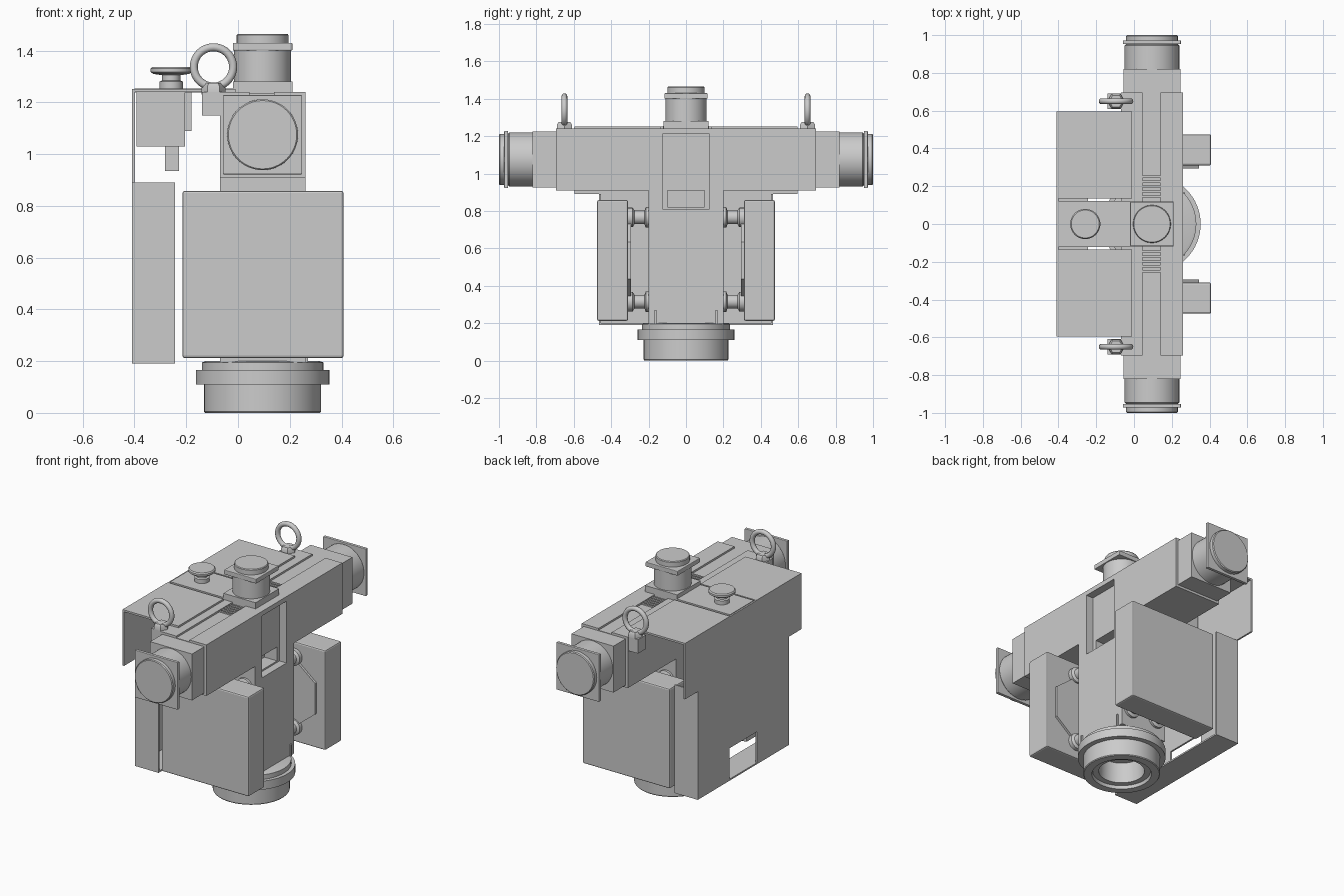
import bpy, bmesh, math
from mathutils import Matrix, Vector

old = bpy.data.objects.get("Cube")
if old:
    bpy.data.objects.remove(old, do_unlink=True)

grey = bpy.data.materials.new("plain_grey")
grey.use_nodes = True
grey.diffuse_color = (0.6, 0.6, 0.6, 1)
grey.node_tree.nodes["Principled BSDF"].inputs["Base Color"].default_value = (0.6, 0.6, 0.6, 1)

CX = 0.095   # x of the body axis
ARM_Z = 1.075  # height of the cross arm axis


def finish(name, bm, smooth=False):
    bmesh.ops.recalc_face_normals(bm, faces=bm.faces)
    mesh = bpy.data.meshes.new(name)
    bm.to_mesh(mesh)
    bm.free()
    mesh.materials.append(grey)
    obj = bpy.data.objects.new(name, mesh)
    bpy.context.collection.objects.link(obj)
    if smooth:
        bpy.ops.object.select_all(action='DESELECT')
        obj.select_set(True)
        bpy.context.view_layer.objects.active = obj
        bpy.ops.object.shade_smooth_by_angle(angle=math.radians(35))
    return obj


def box(name, x, y, z, bevel=0):
    """Box from (min, max) ranges, optionally with chamfered edges."""
    bm = bmesh.new()
    bmesh.ops.create_cube(bm, size=1)
    for v in bm.verts:
        v.co = Vector([(r[0] + r[1]) / 2 + c * abs(r[1] - r[0]) for r, c in zip((x, y, z), v.co)])
    if bevel:
        bmesh.ops.bevel(bm, geom=bm.edges[:], offset=bevel, segments=2, affect='EDGES', profile=0.5)
    return finish(name, bm)


def lathe(name, profile, origin, axis='Z', steps=48):
    """Spin (radius, height) points round the given axis."""
    bm = bmesh.new()
    pts = [bm.verts.new((r, 0, h)) for r, h in profile]
    edges = [bm.edges.new(p) for p in zip(pts, pts[1:])]
    bmesh.ops.spin(bm, geom=pts + edges, axis=(0, 0, 1), cent=(0, 0, 0),
                   angle=2 * math.pi, steps=steps, use_merge=True)
    bmesh.ops.remove_doubles(bm, verts=bm.verts, dist=0.0002)
    turn = {'Z': Matrix(), 'Y': Matrix.Rotation(-math.pi / 2, 4, 'X'),
            '-Y': Matrix.Rotation(math.pi / 2, 4, 'X')}[axis]
    bmesh.ops.transform(bm, matrix=Matrix.Translation(origin) @ turn, verts=bm.verts)
    return finish(name, bm, True)


def prism(name, points, to_3d, depth):
    """Extrude a flat outline along a vector."""
    bm = bmesh.new()
    face = bm.faces.new([bm.verts.new(to_3d(*p)) for p in points])
    out = bmesh.ops.extrude_face_region(bm, geom=[face])
    verts = [g for g in out['geom'] if isinstance(g, bmesh.types.BMVert)]
    bmesh.ops.translate(bm, vec=depth, verts=verts)
    return finish(name, bm)


def cut(target, cutter):
    mod = target.modifiers.new("cut", 'BOOLEAN')
    mod.object = cutter
    mod.operation = 'DIFFERENCE'
    mod.solver = 'EXACT'
    cutter.hide_render = True
    cutter.hide_viewport = True
    cutter.display_type = 'WIRE'


# Hollow round base with flange
lathe("base_ring", [(0, 0.15), (0.13, 0.15), (0.135, 0.02), (0.17, 0.02), (0.175, 0), (0.222, 0),
                    (0.226, 0.005), (0.226, 0.11), (0.258, 0.11), (0.258, 0.165), (0.235, 0.165),
                    (0.235, 0.195), (0.22, 0.2), (0, 0.2)], (CX, 0, 0), steps=64)

# T-shaped body: column and cross arm in one outline
body = prism("body", [(-0.2, 0.195), (0.2, 0.195), (0.2, 0.91), (0.695, 0.91), (0.695, 1.24),
                      (-0.695, 1.24), (-0.695, 0.91), (-0.2, 0.91)],
             lambda y, z: (-0.07, y, z), (0.33, 0, 0))
cut(body, box("panel_cutter", (0.21, 0.4), (-0.125, 0.125), (0.81, 1.21)))
cut(body, box("window_cutter", (0.12, 0.22), (-0.1, 0.1), (0.82, 0.91)))
cut(body, box("groove_cutter", (0.045, 0.14), (-0.8, 0.8), (1.228, 1.3)))

# Top outlet
box("top_outlet_block", (-0.02, 0.21), (-0.12, 0.12), (1.22, 1.28))
lathe("top_outlet_neck", [(0.11, 1.27), (0.11, 1.41)], (CX, 0, 0))
box("top_outlet_plate", (-0.02, 0.21), (-0.115, 0.115), (1.4, 1.43), 0.004)
lathe("top_outlet_cap", [(0, 1.42), (0.1, 1.42), (0.1, 1.46), (0.096, 1.465), (0, 1.465)], (CX, 0, 0))

for s, side in ((-1, "front"), (1, "back")):
    def span(a, b):
        return tuple(sorted((s * a, s * b)))
    axis = 'Y' if s > 0 else '-Y'

    # Arm outlets
    box(side + "_outlet_block", (-0.055, 0.245), span(0.69, 0.82), (0.925, 1.225))
    lathe(side + "_outlet_neck", [(0.145, 0.81), (0.145, 0.945), (0.138, 0.95), (0.138, 0.965)],
          (CX, 0, ARM_Z), axis)
    box(side + "_outlet_plate", (-0.058, 0.248), span(0.952, 0.972), (0.922, 1.228), 0.003)
    lathe(side + "_outlet_cap", [(0, 0.96), (0.137, 0.96), (0.137, 0.995), (0.132, 1), (0, 1)],
          (CX, 0, ARM_Z), axis)

    # Ribs in the top groove
    for i in range(5):
        y = 0.14 + i * 0.026
        box(f"{side}_groove_rib_{i}", (0.045, 0.14), span(y, y + 0.012), (1.22, 1.236))

    # Side boxes on waisted standoffs, with an eight-sided pad
    box(side + "_side_box", (-0.215, 0.408), span(0.31, 0.475), (0.212, 0.858), 0.009)
    a, b, c = 0.25, 0.22, 0.1
    outline = [(a, c), (c, b), (-c, b), (-a, c), (-a, -c), (-c, -b), (c, -b), (a, -c)]
    prism(side + "_box_pad", outline,
          lambda u, v: (CX + u, s * 0.315, 0.535 + v), (0, -s * 0.02, 0))
    for z in (0.315, 0.765):
        for x in (0, 0.19):
            lathe(side + "_standoff", [(0.055, 0.19), (0.055, 0.215), (0.036, 0.222), (0.036, 0.275),
                                       (0.052, 0.285), (0.052, 0.312)], (x, 0, z), axis, 24)

    # Small ribs at the column foot
    box(side + "_foot_rib", (0.25, 0.27), span(0.158, 0.168), (0.195, 0.27))

    # Lifting eye: bracket, six-sided nut, ring
    box(side + "_eye_bracket", (-0.14, -0.06), span(0.61, 0.69), (1.15, 1.24))
    lathe(side + "_eye_nut", [(0, 1.23), (0.046, 1.23), (0.046, 1.262), (0.036, 1.275), (0, 1.275)],
          (-0.095, s * 0.65, 0), steps=6)
    bpy.ops.mesh.primitive_torus_add(major_radius=0.076, minor_radius=0.0155, major_segments=40,
                                     minor_segments=12, location=(-0.095, s * 0.65, 1.337),
                                     rotation=(math.pi / 2, 0, 0))
    ring = bpy.context.object
    ring.name = side + "_eye_ring"
    ring.data.materials.append(grey)
    bpy.ops.object.shade_smooth()

    # Sheet cover: top sheet and lower side flange
    box(side + "_cover_top", (-0.41, -0.01), span(0.135, 0.595), (1.24, 1.252))
    box(side + "_cover_flange", (-0.41, -0.243), span(0.455, 0.465), (0.19, 0.89))

# Cover wall with a notch at the foot, and bottom lip
half = [(0.14, 0.19), (0.465, 0.19), (0.465, 0.89), (0.595, 0.89), (0.595, 1.25)]
wall = [(0.14, 0.4)] + half + [(-y, z) for y, z in reversed(half)] + [(-0.14, 0.4)]
prism("cover_wall", wall, lambda y, z: (-0.41, y, z), (0.011, 0, 0))
box("cover_bottom_lip", (-0.41, -0.243), (-0.465, 0.465), (0.19, 0.2))

# Control unit between the covers, with knob
box("control_plate", (-0.4, -0.02), (-0.122, 0.122), (1.238, 1.254))
box("control_block", (-0.392, -0.205), (-0.12, 0.12), (1.03, 1.24))
box("control_step", (-0.21, -0.18), (-0.1, 0.1), (1.09, 1.24))
box("control_plug", (-0.282, -0.228), (-0.04, 0.04), (0.935, 1.04))
lathe("control_knob", [(0, 1.25), (0.045, 1.25), (0.045, 1.28), (0.035, 1.285), (0.035, 1.305),
                       (0.07, 1.31), (0.08, 1.318), (0.08, 1.33), (0.074, 1.337), (0, 1.337)],
      (-0.258, 0, 0))
